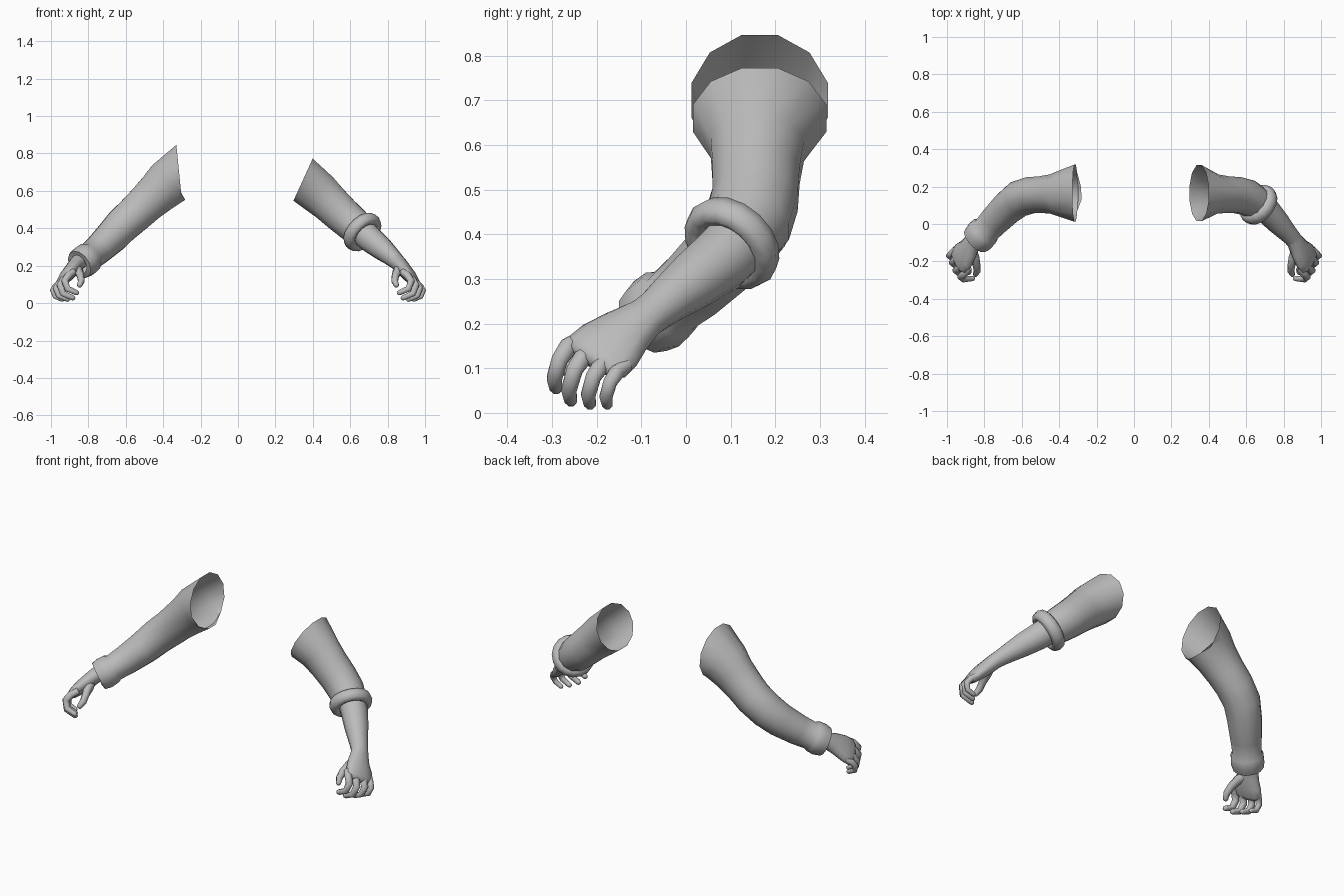
import bpy, bmesh, math
from mathutils import Vector

if "Cube" in bpy.data.objects:
    bpy.data.objects.remove(bpy.data.objects["Cube"])

grey = bpy.data.materials.new("plain_grey")
grey.diffuse_color = (0.5, 0.5, 0.5, 1)
grey.use_nodes = True
grey.node_tree.nodes["Principled BSDF"].inputs["Base Color"].default_value = grey.diffuse_color


def finish(name, bm, angle=50):
    bmesh.ops.recalc_face_normals(bm, faces=bm.faces)
    me = bpy.data.meshes.new(name)
    bm.to_mesh(me)
    bm.free()
    ob = bpy.data.objects.new(name, me)
    bpy.context.collection.objects.link(ob)
    me.materials.append(grey)
    bpy.ops.object.select_all(action='DESELECT')
    ob.select_set(True)
    bpy.context.view_layer.objects.active = ob
    bpy.ops.object.shade_smooth_by_angle(angle=math.radians(angle))
    return ob


def tube(bm, stations, side=1, sides=12, first=None, round_end=False):
    """Loft ellipses (x, y, z, half width, half height) along a path."""
    pts = [Vector(s[:3]) for s in stations]
    rad = [(s[3], s[4]) for s in stations]
    tan = []
    for i in range(len(pts)):
        tan.append((pts[min(i + 1, len(pts) - 1)] - pts[max(i - 1, 0)]).normalized())
    if first:
        tan[0] = Vector(first).normalized()
    if round_end:
        t, p, r = tan[-1], pts[-1], rad[-1]
        for d, k in ((0.6, 0.8), (0.95, 0.4)):
            pts.append(p + t * min(r) * d)
            rad.append((r[0] * k, r[1] * k))
            tan.append(t)
    rings = []
    for p, t, (a, b) in zip(pts, tan, rad):
        u = Vector((0, 1, 0))
        u = (u - t * u.dot(t)).normalized()
        v = t.cross(u)
        ring = []
        for k in range(sides):
            w = 2 * math.pi * (k + 0.5) / sides
            q = p + u * a * math.cos(w) + v * b * math.sin(w)
            ring.append(bm.verts.new((q.x * side, q.y, q.z)))
        rings.append(ring)
    for r0, r1 in zip(rings, rings[1:]):
        for k in range(sides):
            j = (k + 1) % sides
            bm.faces.new((r0[k], r0[j], r1[j], r1[k]))
    if round_end:
        bm.faces.new(rings[-1])


def hand(name, side):
    bm = bmesh.new()
    # palm
    tube(bm, [(.835, -.06, .235, .047, .045), (.862, -.095, .21, .05, .042),
              (.885, -.135, .182, .066, .040), (.912, -.17, .152, .082, .036),
              (.935, -.20, .125, .086, .027)], side, 12, round_end=True)
    # four curled fingers spread along the knuckle line
    for off, size, r in ((-.072, 1.0, .019), (-.025, 1.08, .019),
                         (.025, .95, .018), (.068, .78, .016)):
        base = Vector((.935, -.2, .125)) + Vector((.49, .764, -.417)) * off
        path = [(-.02, .02, .012), (.006, -.008, -.006), (.026, -.028, -.036),
                (.012, -.040, -.078), (-.035, -.036, -.099)]
        tube(bm, [(*(base + Vector(o) * size), r * k, r * k)
                  for o, k in zip(path, (1, 1.12, 1.05, .95, .8))],
             side, 8, round_end=True)
    # thumb
    tube(bm, [(.875, -.12, .19, .03, .03), (.853, -.175, .172, .028, .026),
              (.842, -.22, .145, .021, .021), (.838, -.25, .118, .019, .019),
              (.846, -.268, .098, .015, .015)], side, 8, round_end=True)
    finish(name, bm, 80)


hand("left_hand", -1)
hand("right_hand", 1)

# upper sleeve stations shared by both arms
upper = [(.43, .16, .59, .108, .118), (.49, .157, .535, .101, .108),
         (.55, .155, .478, .099, .103)]

# long sleeve with a flared cuff that turns in around the wrist
bm = bmesh.new()
tube(bm, [(.315, .165, .70, .158, .152), (.37, .162, .645, .13, .132)] + upper +
     [(.62, .133, .415, .098, .098), (.675, .088, .355, .092, .092),
      (.745, .018, .288, .084, .082), (.79, -.03, .25, .078, .076),
      (.80, -.041, .243, .088, .085), (.825, -.066, .222, .090, .088),
      (.848, -.088, .206, .082, .080), (.85, -.09, .205, .055, .052)],
     -1, 12, first=(1, 0, -.1))
finish("long_sleeve", bm)

# short sleeve, open at the shoulder
bm = bmesh.new()
tube(bm, [(.348, .165, .66, .155, .128)] + upper +
     [(.61, .14, .425, .098, .098), (.655, .112, .388, .090, .090)],
     1, 12, first=(.92, 0, -.42))
finish("short_sleeve", bm)

# rolled cuff
bm = bmesh.new()
axis = Vector((.62, -.52, -.58)).normalized()
u = axis.orthogonal().normalized()
v = axis.cross(u)
N, M = 16, 8
grid = []
for i in range(N):
    a = 2 * math.pi * i / N
    d = u * math.cos(a) + v * math.sin(a)
    grid.append([bm.verts.new(Vector((.665, .103, .38))
                 + d * (.089 + .029 * math.cos(2 * math.pi * j / M))
                 + axis * .037 * math.sin(2 * math.pi * j / M)) for j in range(M)])
for i in range(N):
    for j in range(M):
        n, m = (i + 1) % N, (j + 1) % M
        bm.faces.new((grid[i][j], grid[n][j], grid[n][m], grid[i][m]))
finish("rolled_cuff", bm, 70)

# bare forearm
bm = bmesh.new()
tube(bm, [(.655, .125, .39, .076, .076), (.71, .075, .34, .074, .072),
          (.765, .015, .295, .066, .064), (.81, -.035, .257, .055, .053),
          (.84, -.067, .23, .049, .046), (.862, -.095, .21, .049, .041)], 1, 12)
finish("forearm", bm)
